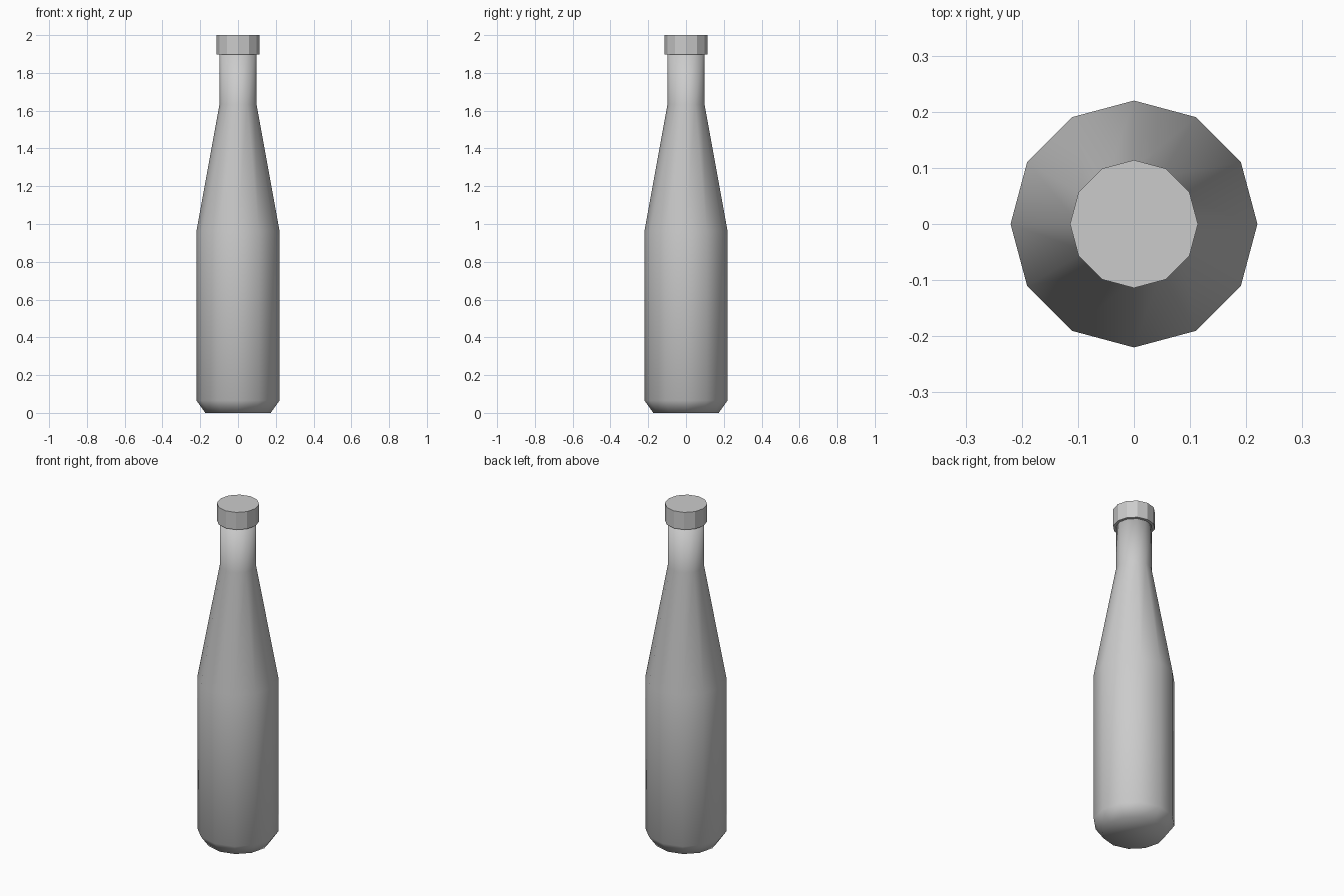
import bpy, bmesh
from math import cos, sin, tau

if "Cube" in bpy.data.objects:
    bpy.data.objects.remove(bpy.data.objects["Cube"])

SIDES = 12


def lathe(name, profile, smooth):
    """Closed solid of revolution from (radius, z) pairs, bottom to top."""
    bm = bmesh.new()
    rings = [[bm.verts.new((r * cos(tau * i / SIDES), r * sin(tau * i / SIDES), z))
              for i in range(SIDES)] for r, z in profile]
    for low, high in zip(rings, rings[1:]):
        for i in range(SIDES):
            j = (i + 1) % SIDES
            bm.faces.new((low[i], low[j], high[j], high[i]))
    bm.faces.new(rings[0][::-1])
    bm.faces.new(rings[-1])
    for face in bm.faces:
        face.smooth = smooth
    mesh = bpy.data.meshes.new(name)
    bm.to_mesh(mesh)
    bm.free()
    obj = bpy.data.objects.new(name, mesh)
    bpy.context.collection.objects.link(obj)
    return obj


# Bottle: bevelled base, straight body, long shoulder, neck
lathe("bottle_body",
      [(0.173, 0), (0.22, 0.066), (0.22, 0.963), (0.098, 1.634), (0.098, 1.90)], True)

# Faceted cap
lathe("bottle_cap", [(0.114, 1.897), (0.114, 2.0)], False)
